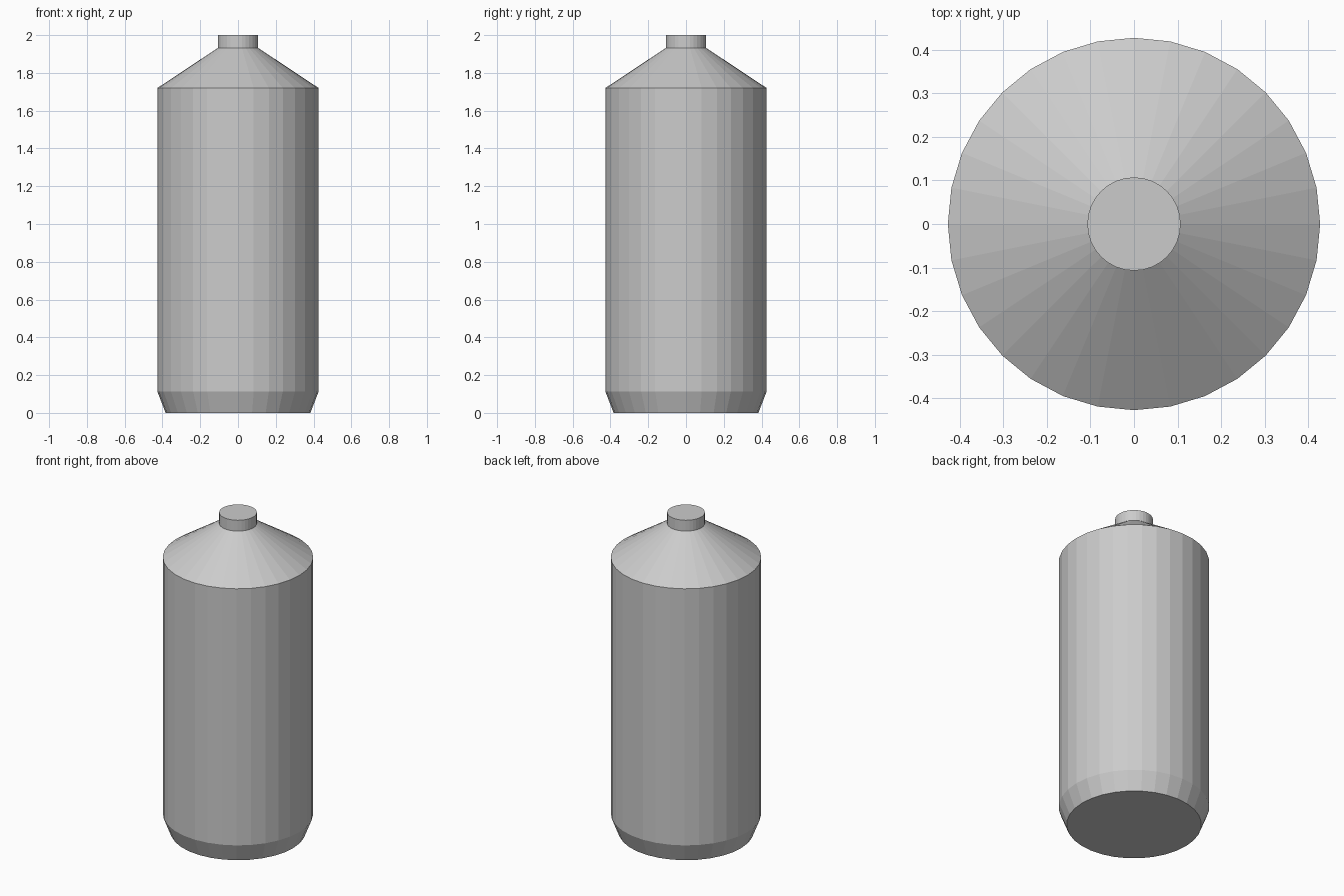
import bpy, bmesh, math

if "Cube" in bpy.data.objects:
    bpy.data.objects.remove(bpy.data.objects["Cube"])

SIDES = 32

def lathe(name, profile):
    """Revolve (radius, height) rings about z and cap both ends."""
    bm = bmesh.new()
    rings = []
    for r, z in profile:
        rings.append([bm.verts.new((r * math.cos(2 * math.pi * i / SIDES),
                                    r * math.sin(2 * math.pi * i / SIDES), z))
                      for i in range(SIDES)])
    for low, high in zip(rings, rings[1:]):
        for i in range(SIDES):
            j = (i + 1) % SIDES
            bm.faces.new((low[i], low[j], high[j], high[i]))
    bm.faces.new(rings[0][::-1])
    bm.faces.new(rings[-1])
    mesh = bpy.data.meshes.new(name)
    bm.to_mesh(mesh)
    bm.free()
    obj = bpy.data.objects.new(name, mesh)
    bpy.context.collection.objects.link(obj)
    return obj

# Bottle: tapered foot, straight body, sloped shoulder, short neck
lathe("bottle", [
    (0.383, 0.0),
    (0.427, 0.113),
    (0.427, 1.72),
    (0.107, 1.932),
    (0.107, 2.0),
])
